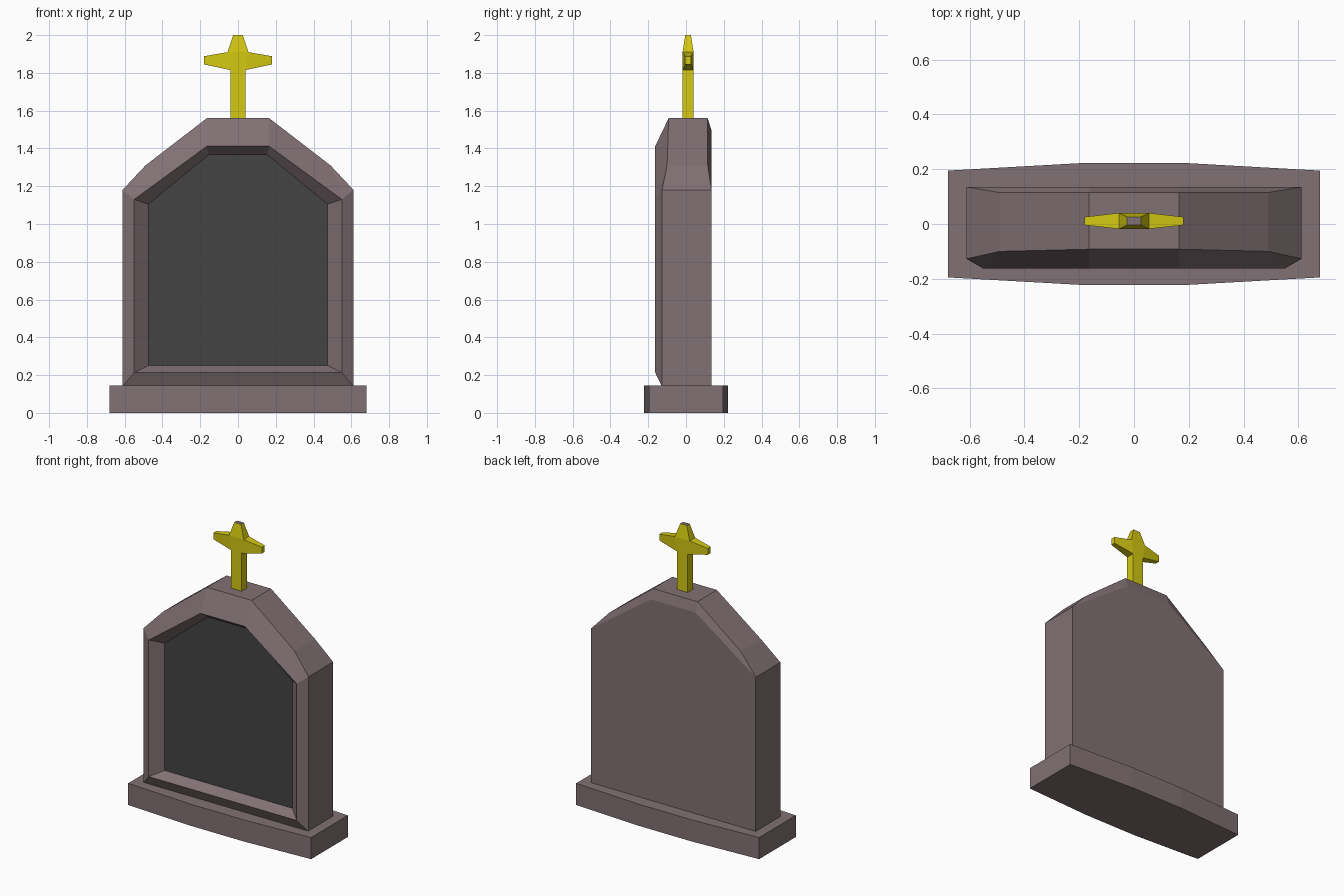
import bpy, bmesh
from mathutils import Vector

if "Cube" in bpy.data.objects:
    bpy.data.objects.remove(bpy.data.objects["Cube"])


def material(name, col):
    m = bpy.data.materials.new(name)
    m.diffuse_color = (*col, 1)
    m.use_nodes = True
    m.node_tree.nodes["Principled BSDF"].inputs["Base Color"].default_value = m.diffuse_color
    return m


STONE = material("stone", (0.22, 0.165, 0.175))
SLATE = material("dark slate", (0.057, 0.057, 0.057))
GOLD = material("gold", (0.66, 0.58, 0.006))


def loft(rings, cap_mat=0):
    """Skin closed rings, capping both ends; the last cap gets its own material."""
    bm = bmesh.new()
    vs = [[bm.verts.new(p) for p in r] for r in rings]
    n = len(rings[0])
    for a, b in zip(vs, vs[1:]):
        for i in range(n):
            j = (i + 1) % n
            bm.faces.new((a[i], a[j], b[j], b[i]))
    bm.faces.new(vs[0])
    bm.faces.new(vs[-1]).material_index = cap_mat
    bmesh.ops.remove_doubles(bm, verts=bm.verts[:], dist=0.0005)
    return bm


def finish(bm, name, mats):
    bmesh.ops.recalc_face_normals(bm, faces=bm.faces[:])
    me = bpy.data.meshes.new(name)
    bm.to_mesh(me)
    bm.free()
    for m in mats:
        me.materials.append(m)
    ob = bpy.data.objects.new(name, me)
    bpy.context.collection.objects.link(ob)
    return ob


# Plinth with gently bowed front and back
plan = [(-.68, -.195), (-.2, -.222), (.2, -.222), (.68, -.195),
        (.68, .195), (.2, .222), (-.2, .222), (-.68, .195)]
finish(loft([[(x, y, z) for x, y in plan] for z in (0, .145)]), "plinth", [STONE])


# Headstone: rings from back to front, then into the recess
def arch(half):
    return half + [(-x, y, z) for x, y, z in reversed(half)]


back = [(.612, .135, .14), (.612, .135, 1.18), (.612, .135, 1.18), (.165, .135, 1.495)]
outer_back = [(.612, .135, .14), (.612, .135, 1.18), (.49, .115, 1.31), (.165, .115, 1.56)]
outer_front = [(.612, -.127, .14), (.612, -.127, 1.18), (.49, -.1, 1.31), (.165, -.092, 1.56)]
ridge = [(.55, -.163, .213), (.55, -.163, 1.13), (.55, -.163, 1.13), (.165, -.163, 1.412)]
panel = [(.475, -.1, .25), (.475, -.1, 1.105), (.475, -.1, 1.105), (.155, -.1, 1.367)]
rings = [arch(r) for r in (back, outer_back, outer_front, ridge, panel)]
finish(loft(rings, 1), "headstone", [STONE, SLATE])


# Cross: tapering post, arms extruded from its side faces
CY = .011


def rect(hx, hy, z):
    return [(-hx, CY - hy, z), (hx, CY - hy, z), (hx, CY + hy, z), (-hx, CY + hy, z)]


bm = loft([rect(.04, .029, 1.555), rect(.04, .029, 1.815),
           rect(.055, .029, 1.91), rect(.025, .015, 2.0)], 1)
bm.normal_update()
sides = [f for f in bm.faces
         if abs(f.normal.x) > .8 and 1.83 < f.calc_center_median().z < 1.9]
for f in sides:
    sign = 1 if f.calc_center_median().x > 0 else -1
    ext = bmesh.ops.extrude_discrete_faces(bm, faces=[f])
    for v in ext["faces"][0].verts:
        v.co = Vector((sign * .18,
                       CY + (.015 if v.co.y > CY else -.015),
                       1.888 if v.co.z > 1.86 else 1.845))
finish(bm, "cross", [GOLD, STONE])
